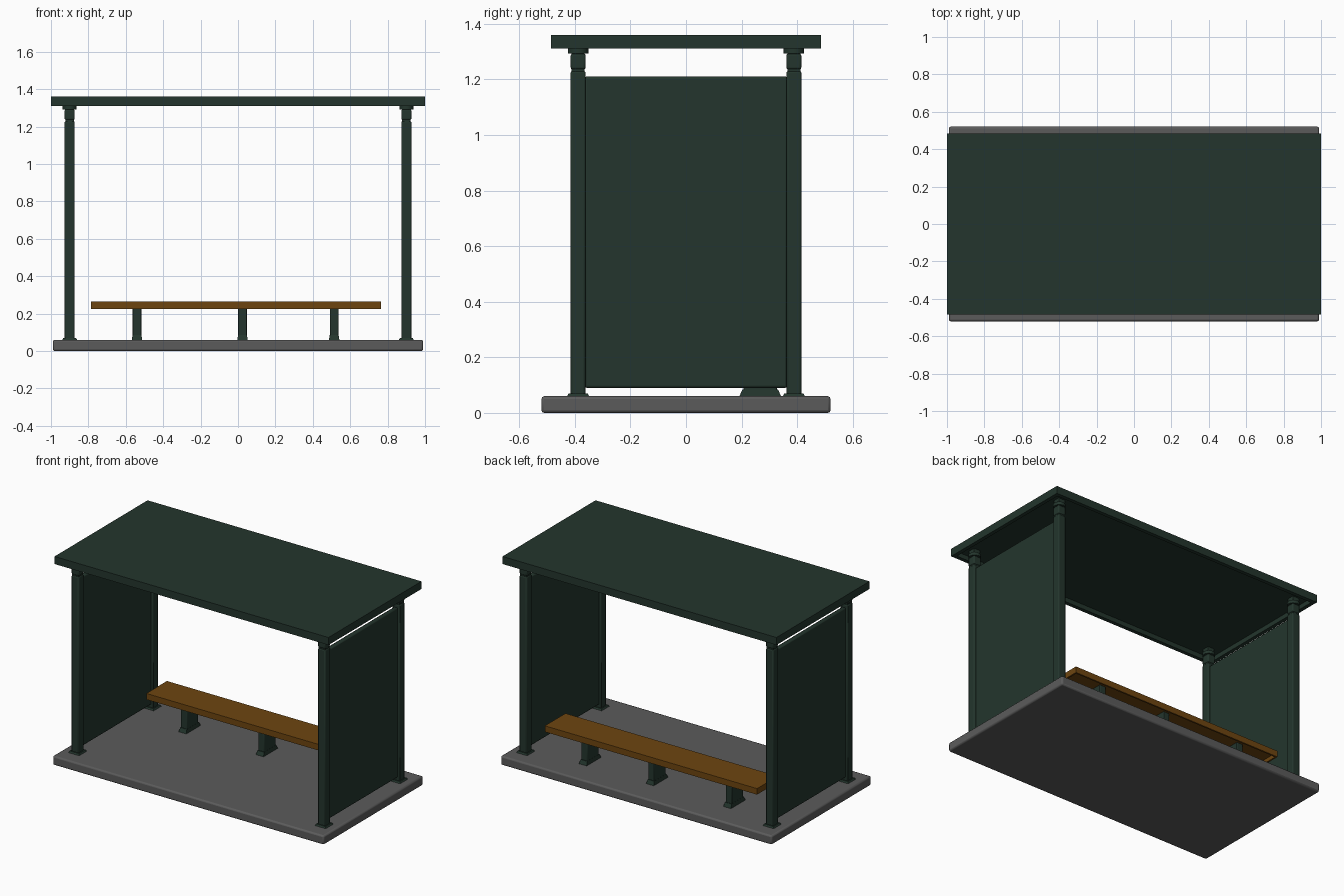
import bpy, bmesh
from mathutils import Matrix, Vector

if "Cube" in bpy.data.objects:
    bpy.data.objects.remove(bpy.data.objects["Cube"], do_unlink=True)


def material(name, rgb):
    m = bpy.data.materials.new(name)
    m.use_nodes = True
    m.diffuse_color = (*rgb, 1)
    m.node_tree.nodes["Principled BSDF"].inputs["Base Color"].default_value = (*rgb, 1)
    return m


green = material("dark green paint", (0.017, 0.036, 0.026))
wood = material("brown wood", (0.155, 0.06, 0.005))
concrete = material("grey concrete", (0.105, 0.105, 0.105))


def finish(name, bm, mat, bevel=0.0):
    mesh = bpy.data.meshes.new(name)
    bm.to_mesh(mesh)
    bm.free()
    mesh.materials.append(mat)
    ob = bpy.data.objects.new(name, mesh)
    bpy.context.collection.objects.link(ob)
    if bevel:
        mod = ob.modifiers.new("soft edges", "BEVEL")
        mod.width, mod.segments = bevel, 2
    return ob


def box(name, low, high, mat, bevel=0.0, taper=1.0, rim=0.0, hollow=0.0):
    """Box between two corners; taper shrinks the top, hollow recesses the underside."""
    low, high = Vector(low), Vector(high)
    bm = bmesh.new()
    bmesh.ops.create_cube(bm, size=1)
    for v in bm.verts:
        if v.co.z > 0:
            v.co.x *= taper
            v.co.y *= taper
    size = high - low
    bm.transform(Matrix.Translation((low + high) / 2) @ Matrix.Diagonal((*size, 1)))
    if hollow:
        bm.normal_update()
        under = min(bm.faces, key=lambda f: f.calc_center_median().z)
        bmesh.ops.inset_region(bm, faces=[under], thickness=rim)
        under = min((f for f in bm.faces if f.normal.z < -0.9),
                    key=lambda f: f.calc_center_median().xy.length - f.calc_area()
                    if f is under else 9)
        extruded = bmesh.ops.extrude_discrete_faces(bm, faces=[under])["faces"]
        bmesh.ops.translate(bm, vec=(0, 0, hollow), verts=extruded[0].verts)
    return finish(name, bm, mat, bevel)


def centred(name, x, y, width, depth, z0, z1, **options):
    return box(name, (x - width / 2, y - depth / 2, z0),
               (x + width / 2, y + depth / 2, z1), green, **options)


def disc(name, x, y, radius, z0, z1):
    bm = bmesh.new()
    bmesh.ops.create_cone(bm, cap_ends=True, segments=16, radius1=radius, radius2=radius,
                          depth=z1 - z0, matrix=Matrix.Translation((x, y, (z0 + z1) / 2)))
    return finish(name, bm, green)


# Ground slab and hollow roof
box("ground_slab", (-0.99, -0.52, 0), (0.99, 0.52, 0.06), concrete, bevel=0.01)
box("roof", (-1, -0.485, 1.31), (1, 0.485, 1.36), green, rim=0.035, hollow=0.03)

# Corner posts with foot plates, necks and round caps
for side, x in (("left", 0.9), ("right", -0.9)):
    for end, y in (("front", -0.388), ("back", 0.388)):
        tag = f"{end}_{side}"
        centred(tag + "_post", x, y, 0.054, 0.054, 0.06, 1.23, bevel=0.007)
        centred(tag + "_foot_plate", x, y, 0.08, 0.08, 0.06, 0.07, taper=0.85)
        centred(tag + "_post_neck", x, y, 0.046, 0.046, 1.22, 1.34)
        centred(tag + "_post_collar", x, y, 0.054, 0.054, 1.236, 1.292, bevel=0.007)
        disc(tag + "_post_cap", x, y, 0.037, 1.292, 1.312)
    # Side wall between the posts
    centred(side + "_side_panel", x, 0, 0.03, 0.73, 0.09, 1.21, bevel=0.008)

# Bench: hollow seat board on three legs
box("bench_seat", (-0.785, 0.165, 0.225), (0.765, 0.38, 0.265), wood, rim=0.015, hollow=0.025)
for tag, x in (("right", -0.54), ("middle", 0.024), ("left", 0.514)):
    centred(tag + "_bench_leg", x, 0.267, 0.046, 0.12, 0.06, 0.252, bevel=0.005)
    centred(tag + "_bench_foot", x, 0.267, 0.056, 0.15, 0.06, 0.085, taper=0.85)

# Smooth the bevels while keeping flat faces crisp
bpy.ops.object.select_all(action="DESELECT")
for ob in bpy.context.scene.objects:
    if ob.type == "MESH":
        ob.select_set(True)
        bpy.context.view_layer.objects.active = ob
bpy.ops.object.shade_smooth_by_angle()
